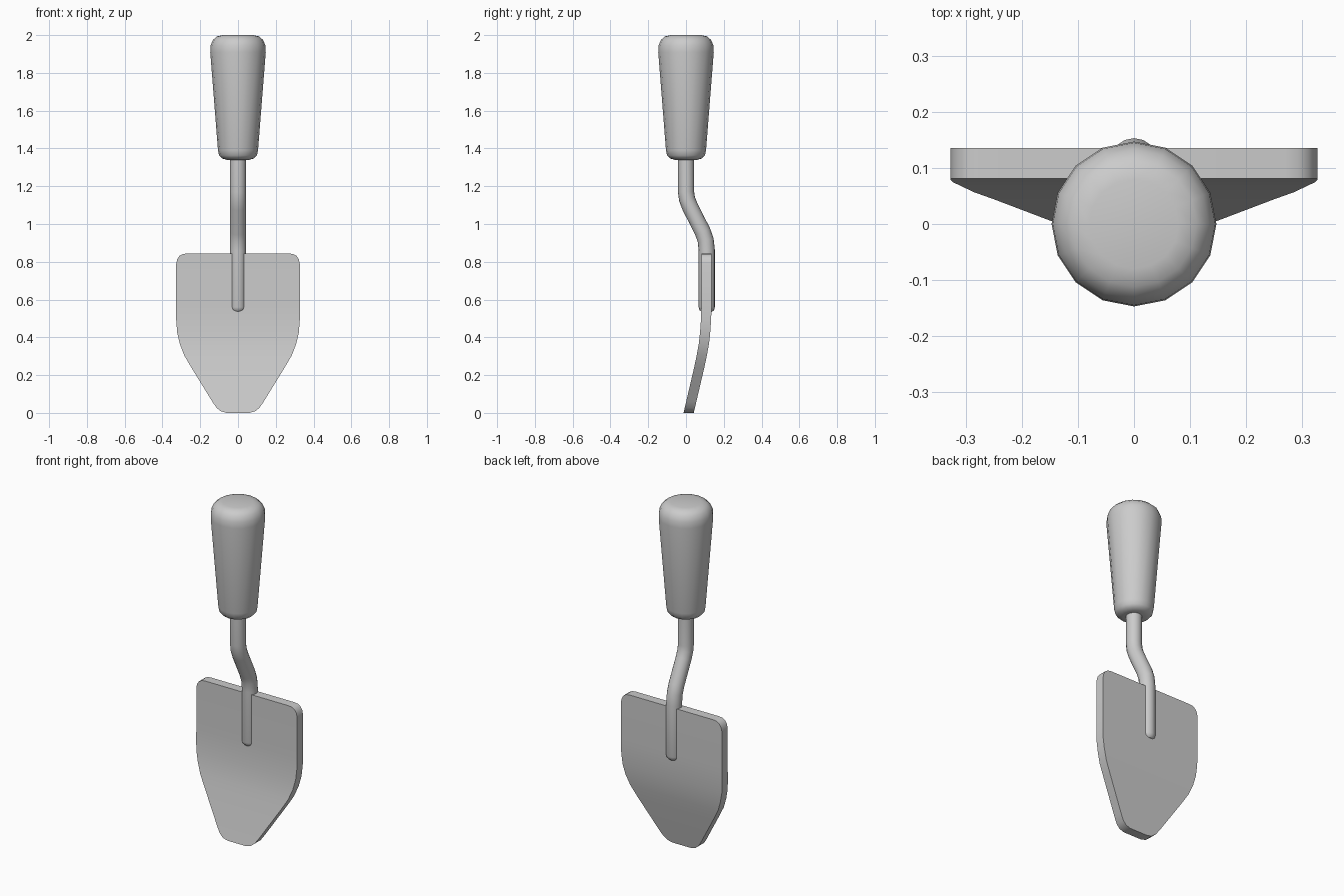
import bpy
import bmesh
from math import sin, cos, pi, atan2, radians
from mathutils import Vector

old = bpy.data.objects.get("Cube")
if old:
    bpy.data.objects.remove(old, do_unlink=True)

GREY = (0.6, 0.6, 0.6, 1)
mat = bpy.data.materials.new("plain grey")
mat.use_nodes = True
mat.diffuse_color = GREY
mat.node_tree.nodes["Principled BSDF"].inputs["Base Color"].default_value = GREY


def loft(name, rings):
    """Skin a list of equal-length closed rings and cap both ends."""
    bm = bmesh.new()
    loops = [[bm.verts.new(p) for p in ring] for ring in rings]
    n = len(loops[0])
    for a, b in zip(loops, loops[1:]):
        for i in range(n):
            j = (i + 1) % n
            bm.faces.new((a[i], a[j], b[j], b[i]))
    bm.faces.new(loops[0])
    bm.faces.new(loops[-1])
    bmesh.ops.recalc_face_normals(bm, faces=bm.faces[:])
    mesh = bpy.data.meshes.new(name)
    bm.to_mesh(mesh)
    bm.free()
    mesh.materials.append(mat)
    obj = bpy.data.objects.new(name, mesh)
    bpy.context.collection.objects.link(obj)
    bpy.ops.object.select_all(action='DESELECT')
    obj.select_set(True)
    bpy.context.view_layer.objects.active = obj
    bpy.ops.object.shade_smooth_by_angle(angle=radians(40))
    return obj


def circle(y, z, r, tilt=0, sides=16):
    """Circle around the z axis, tipped about x by tilt."""
    ring = []
    for i in range(sides):
        a = 2 * pi * i / sides
        v = r * sin(a)
        ring.append(Vector((r * cos(a), y + v * cos(tilt), z + v * sin(tilt))))
    return ring


# Tapered grip with rounded ends: (radius, height)
grip = [(0.06, 1.34), (0.085, 1.347), (0.1, 1.363), (0.106, 1.39),
        (0.147, 1.91), (0.145, 1.945), (0.133, 1.974), (0.112, 1.993), (0.08, 2.0)]
loft("handle", [circle(0, z, r) for r, z in grip])

# Cranked rod joining grip and blade: (y, height)
path = [(0, 1.4), (0, 1.17), (0.006, 1.13), (0.022, 1.09), (0.088, 0.96),
        (0.104, 0.915), (0.11, 0.86), (0.11, 0.56), (0.11, 0.545), (0.11, 0.535)]
ROD = 0.043
radii = [ROD] * (len(path) - 2) + [0.039, 0.028]
rings = []
for i, (y, z) in enumerate(path):
    y0, z0 = path[max(i - 1, 0)]
    y1, z1 = path[min(i + 1, len(path) - 1)]
    rings.append(circle(y, z, radii[i], atan2(y1 - y0, z0 - z1)))
loft("shaft", rings)

# Blade outline: (half width, height)
outline = [(0.06, 0), (0.09, 0.008), (0.113, 0.026), (0.135, 0.058), (0.25, 0.245),
           (0.285, 0.305), (0.308, 0.365), (0.322, 0.425), (0.327, 0.49), (0.327, 0.56),
           (0.327, 0.79), (0.322, 0.813), (0.31, 0.831), (0.293, 0.841), (0.27, 0.844)]
# Forward curve of the blade: (height, y)
bend = [(0, 0.014), (0.27, 0.077), (0.36, 0.094), (0.46, 0.105), (0.56, 0.108), (1, 0.108)]


def blade_y(z):
    for (z0, y0), (z1, y1) in zip(bend, bend[1:]):
        if z <= z1:
            return y0 + (y1 - y0) * (z - z0) / (z1 - z0)


HALF = 0.027
loft("blade", [[(sx * w, blade_y(z) + sy * HALF, z)
                for sx, sy in ((-1, -1), (1, -1), (1, 1), (-1, 1))] for w, z in outline])
